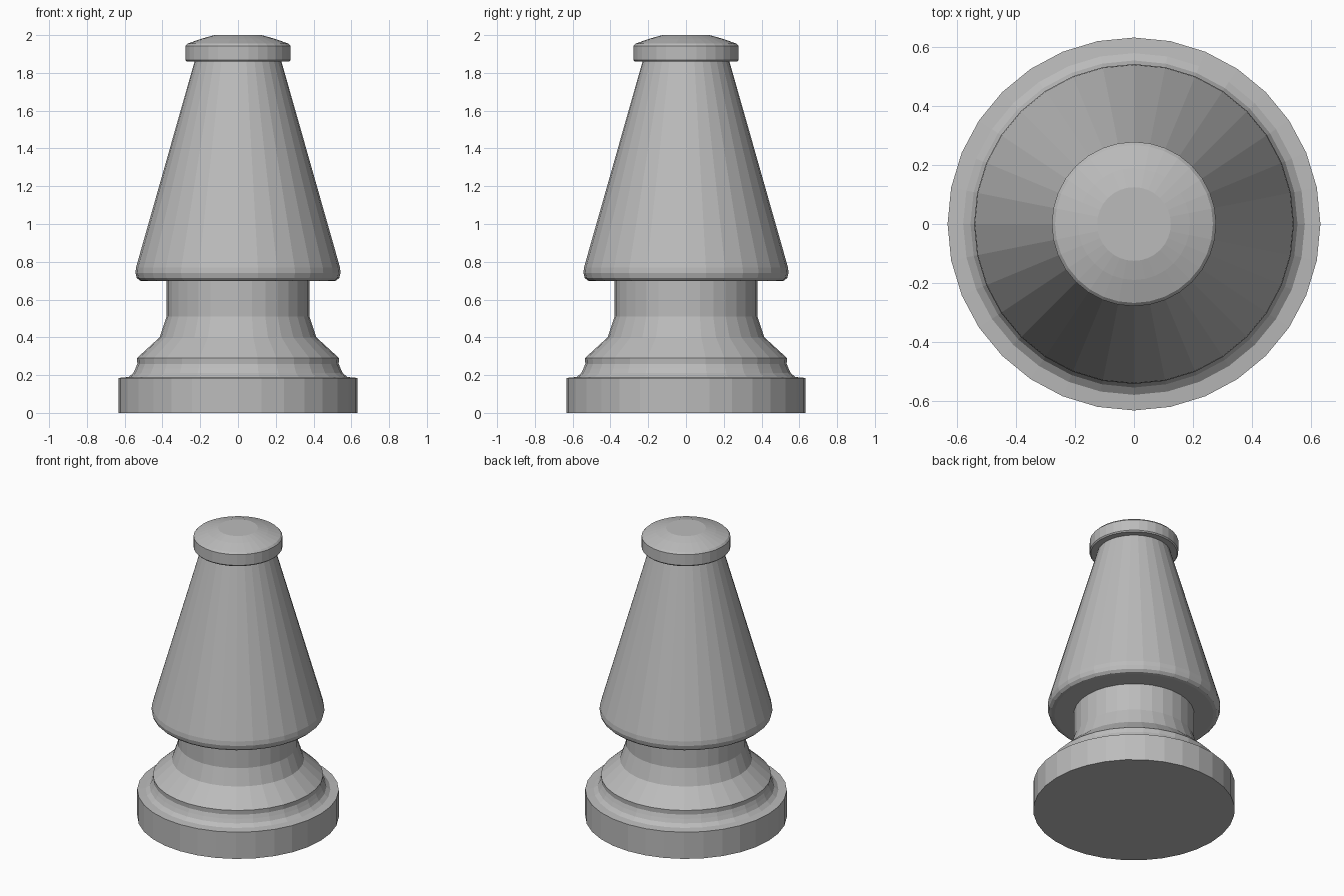
import bpy
import bmesh
import math

cube = bpy.data.objects.get("Cube")
if cube:
    bpy.data.objects.remove(cube, do_unlink=True)

SIDES = 32

grey = bpy.data.materials.new("plain grey")
grey.use_nodes = True
colour = (0.5, 0.5, 0.5, 1)
grey.diffuse_color = colour
grey.node_tree.nodes["Principled BSDF"].inputs["Base Color"].default_value = colour


def turned(name, profile):
    """Spin a (radius, height) profile around z into a closed, faceted solid."""
    bm = bmesh.new()
    rings = []
    for r, z in profile:
        angles = [math.tau * i / SIDES for i in range(SIDES)]
        rings.append([bm.verts.new((r * math.cos(a), r * math.sin(a), z)) for a in angles])
    for low, high in zip(rings, rings[1:]):
        for i in range(SIDES):
            j = (i + 1) % SIDES
            bm.faces.new((low[i], low[j], high[j], high[i]))
    bm.faces.new(rings[0][::-1])
    bm.faces.new(rings[-1])
    mesh = bpy.data.meshes.new(name)
    bm.to_mesh(mesh)
    bm.free()
    mesh.materials.append(grey)
    obj = bpy.data.objects.new(name, mesh)
    bpy.context.collection.objects.link(obj)
    return obj


# Foot disc, moulded collar and neck
turned("base", [
    (0.633, 0), (0.633, 0.185), (0.58, 0.19), (0.555, 0.21), (0.543, 0.235),
    (0.533, 0.26), (0.535, 0.29), (0.415, 0.40), (0.378, 0.51), (0.378, 0.70)])

# Tapered body with a rounded lower rim
turned("body", [
    (0.50, 0.697), (0.52, 0.70), (0.536, 0.715), (0.543, 0.74), (0.54, 0.77),
    (0.23, 1.86)])

# Cap with a shallow domed top
turned("cap", [
    (0.272, 1.86), (0.279, 1.868), (0.279, 1.943), (0.268, 1.955),
    (0.19, 1.982), (0.125, 2.0)])
